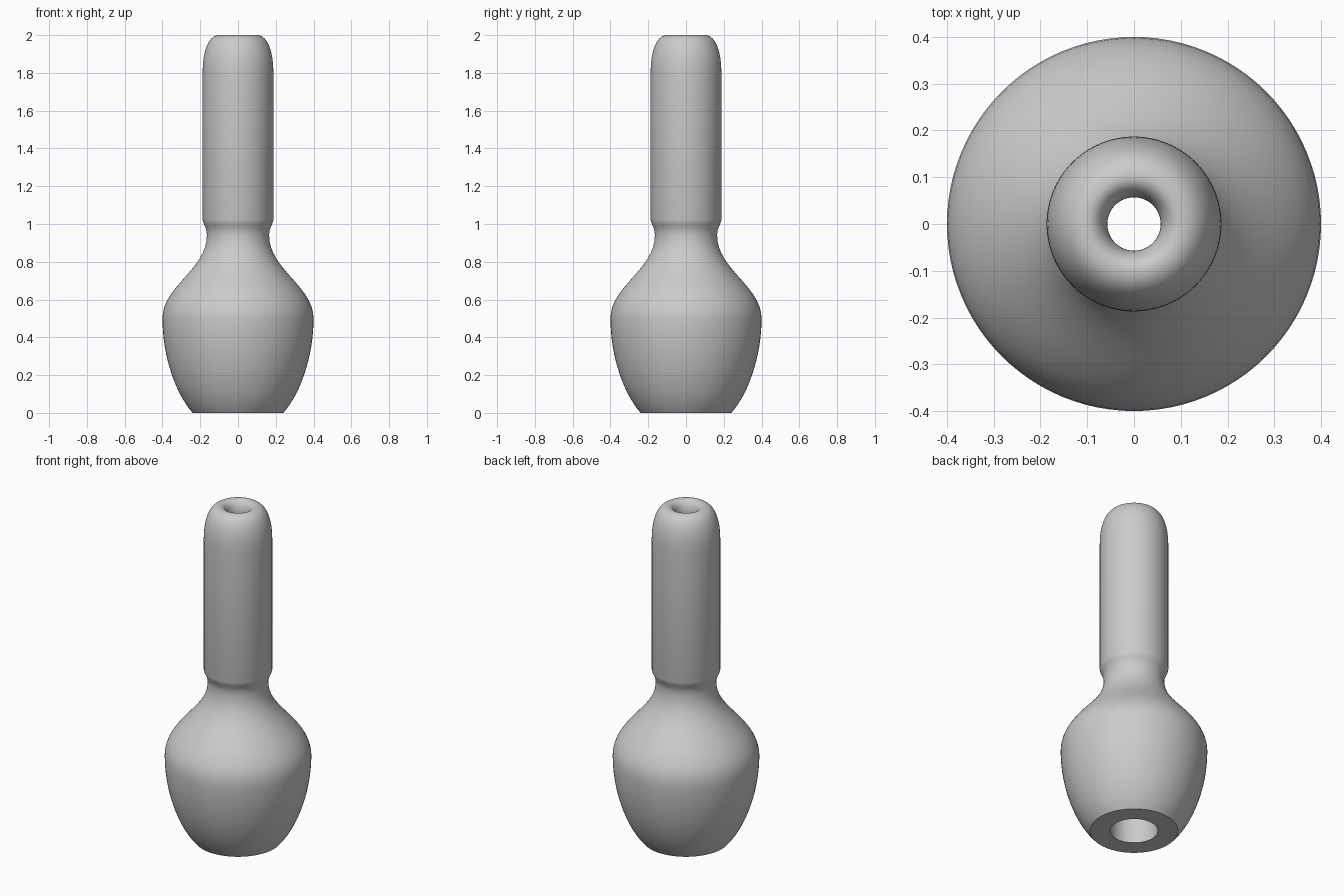
import bpy
import math
from mathutils import Vector
from mathutils.geometry import interpolate_bezier

SIDES = 96

cube = bpy.data.objects.get("Cube")
if cube:
    bpy.data.objects.remove(cube, do_unlink=True)

grey = bpy.data.materials.new("plain grey")
grey.use_nodes = True
grey.diffuse_color = (0.6, 0.6, 0.6, 1)
grey.node_tree.nodes["Principled BSDF"].inputs["Base Color"].default_value = (0.6, 0.6, 0.6, 1)


def curve(*points, steps=16):
    """Sample a cubic curve in (radius, height), without its last point."""
    a, b, c, d = (Vector((r, 0, z)) for r, z in points)
    return [(p.x, p.z) for p in interpolate_bezier(a, b, c, d, steps + 1)][:-1]


def lathe(name, profile, material):
    """Revolve a closed (radius, height) loop around z."""
    verts = [(r * math.cos(a), r * math.sin(a), z)
             for a in (2 * math.pi * i / SIDES for i in range(SIDES))
             for r, z in profile]
    n = len(profile)
    faces = [(i * n + j, (i + 1) % SIDES * n + j,
              (i + 1) % SIDES * n + (j + 1) % n, i * n + (j + 1) % n)
             for i in range(SIDES) for j in range(n)]
    mesh = bpy.data.meshes.new(name)
    mesh.from_pydata(verts, [], faces)
    mesh.materials.append(material)
    obj = bpy.data.objects.new(name, mesh)
    bpy.context.collection.objects.link(obj)
    bpy.ops.object.select_all(action='DESELECT')
    obj.select_set(True)
    bpy.context.view_layer.objects.active = obj
    bpy.ops.object.shade_smooth_by_angle(angle=math.radians(35))
    return obj


# Bulb, shoulder and neck
profile = curve((0.24, 0), (0.33, 0.1), (0.4, 0.3), (0.4, 0.5))
profile += curve((0.4, 0.5), (0.4, 0.67), (0.165, 0.76), (0.165, 0.94))
profile += curve((0.165, 0.94), (0.165, 0.98), (0.18, 0.99), (0.187, 1.02), steps=8)
# Straight stem and rounded top
profile += [(0.187, 1.02)]
profile += curve((0.187, 1.8), (0.187, 1.92), (0.155, 2), (0.1, 2))
# Rolled lip and tapering bore
profile += curve((0.1, 2), (0.075, 2), (0.057, 1.97), (0.057, 1.93), steps=10)
profile += [(0.057, 1.93), (0.13, 0)]

lathe("hollow_stemmed_bulb", profile, grey)
